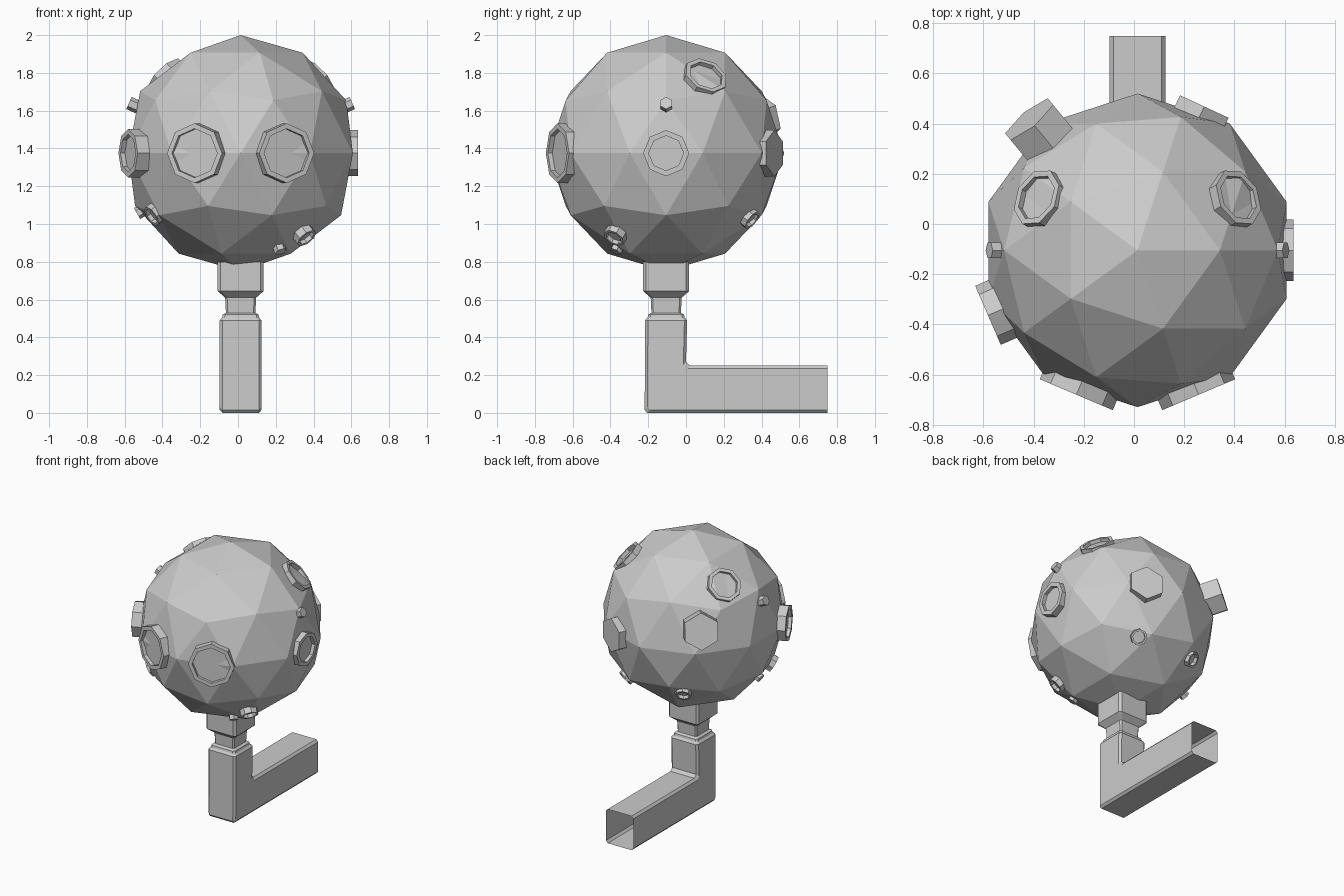
import bpy
from math import cos, sin, pi
from mathutils import Vector

if "Cube" in bpy.data.objects:
    bpy.data.objects.remove(bpy.data.objects["Cube"])

C = Vector((0.014, -0.105, 1.375))   # centre of the ball


def loft(name, loops, cap=False):
    """Skin a list of equal-length point loops; optionally close the last one."""
    n = len(loops[0])
    verts = [p for lp in loops for p in lp]
    faces = [(k * n + i, k * n + (i + 1) % n, (k + 1) * n + (i + 1) % n, (k + 1) * n + i)
             for k in range(len(loops) - 1) for i in range(n)]
    if cap:
        faces.append(tuple(range((len(loops) - 1) * n, len(loops) * n)))
    me = bpy.data.meshes.new(name)
    me.from_pydata(verts, [], faces)
    ob = bpy.data.objects.new(name, me)
    bpy.context.collection.objects.link(ob)
    return ob


def port(name, direction, dist, radius, sides=8, inner=None, depth=0.08, recess=0.025):
    """Prism standing radially on the ball, with a recessed face if inner is given."""
    n = Vector(direction).normalized()
    up = (Vector((0, 0, 1)) - n * n.z).normalized()
    side = up.cross(n)

    def ring(d, r):
        return [C + n * d + (up * cos(a) + side * -sin(a)) * r
                for a in (2 * pi * i / sides for i in range(sides))]
    loops = [ring(dist - depth, radius), ring(dist, radius)]
    if inner:
        loops += [ring(dist, inner), ring(dist - recess, inner)]
    loft(name, loops, cap=True)


# Faceted ball
bpy.ops.mesh.primitive_ico_sphere_add(subdivisions=2, radius=0.625, location=C)
bpy.context.object.name = "ball"

# Neck and bent pipe: (outer y, outer z, inner y, inner z, half width) per section
sections = [(C.y - h, z, C.y + h, z, h) for z, h in
            [(0.80, 0.122), (0.645, 0.122), (0.61, 0.082), (0.53, 0.078),
             (0.52, 0.095), (0.505, 0.098), (0.49, 0.111)]]
sections += [(-0.219, 0.015, 0.0, 0.27, 0.111), (-0.205, 0.0, 0.022, 0.25, 0.111),
             (0.75, 0.0, 0.75, 0.25, 0.111)]
loops = []
for oy, oz, iy, iz, h in sections:
    a = 0.87
    octagon = [(-a, -1), (a, -1), (1, -a), (1, a), (a, 1), (-a, 1), (-1, a), (-1, -a)]
    loops.append([(C.x + u * h, oy + (iy - oy) * (v + 1) / 2, oz + (iz - oz) * (v + 1) / 2)
                  for u, v in octagon])
loft("neck_and_pipe", loops)

# Parts paired left and right
for s, tag in ((-1, "left"), (1, "right")):
    port("front_port_" + tag, (s * 0.39, -0.92, 0), 0.625, 0.158, inner=0.13)
    port("upper_port_" + tag, (s * 0.4, 0.21, 0.41), 0.615, 0.12, inner=0.095)
    port("side_stud_" + tag, (s * 0.59, 0, 0.265), 0.648, 0.035, sides=6)
    port("rear_small_ring_" + tag, (s * 0.235, 0.455, -0.355), 0.625, 0.056, inner=0.042)

# Single ports around the middle
port("left_port", (-0.92, -0.40, 0), 0.65, 0.128, inner=0.1)
port("right_port", (1, 0, 0), 0.621, 0.122, inner=0.092)
port("rear_block_left", (-0.45, 0.545, 0.2), 0.705, 0.127, sides=6, depth=0.16)
port("rear_block_right", (0.42, 0.905, 0), 0.632, 0.123, sides=6)

# Small rings and studs on the underside
port("lower_ring_right", (0.346, -0.275, -0.445), 0.635, 0.06, inner=0.045)
port("lower_ring_left", (-0.474, -0.26, -0.335), 0.635, 0.06, inner=0.045)
port("lower_stud_right", (0.21, -0.265, -0.515), 0.625, 0.033, sides=6)
port("lower_stud_left", (-0.54, 0, -0.315), 0.635, 0.033, sides=6)
